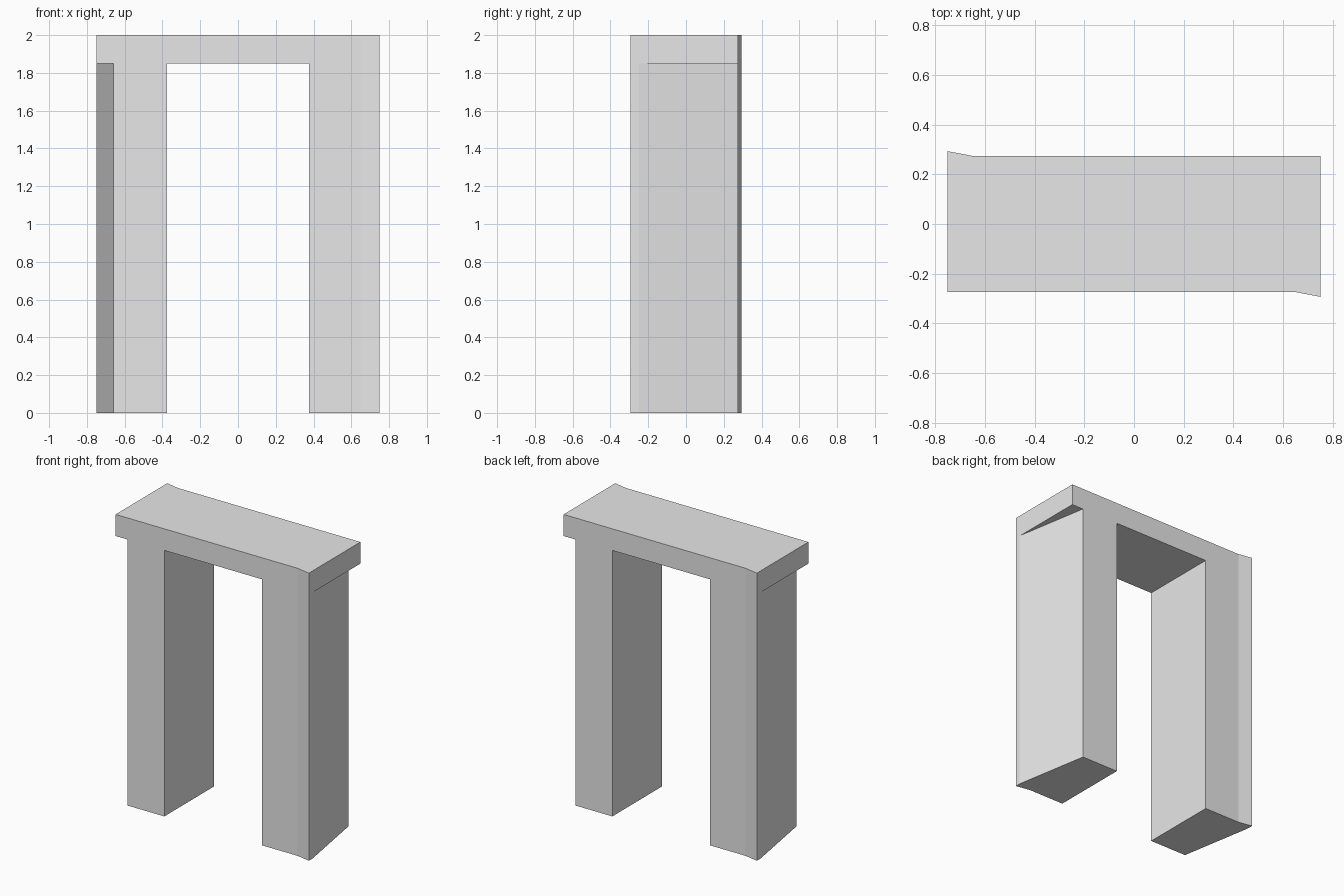
import bpy
import bmesh

cube = bpy.data.objects.get("Cube")
if cube:
    bpy.data.objects.remove(cube, do_unlink=True)

# One plain grey material
stone = bpy.data.materials.new("plain_grey")
stone.use_nodes = True
grey = (0.8, 0.8, 0.8, 1)
stone.diffuse_color = grey
stone.node_tree.nodes["Principled BSDF"].inputs["Base Color"].default_value = grey


def prism(name, outline, bottom, top):
    """Extrude a flat plan outline upward into a solid."""
    bm = bmesh.new()
    base = bm.faces.new([bm.verts.new((x, y, bottom)) for x, y in outline])
    raised = bmesh.ops.extrude_face_region(bm, geom=[base])["geom"]
    verts = [g for g in raised if isinstance(g, bmesh.types.BMVert)]
    bmesh.ops.translate(bm, verts=verts, vec=(0, 0, top - bottom))
    if base.is_valid is False or base not in bm.faces:
        bmesh.ops.holes_fill(bm, edges=bm.edges)
    bmesh.ops.recalc_face_normals(bm, faces=bm.faces)
    mesh = bpy.data.meshes.new(name)
    bm.to_mesh(mesh)
    bm.free()
    mesh.materials.append(stone)
    obj = bpy.data.objects.new(name, mesh)
    bpy.context.collection.objects.link(obj)
    return obj


def half_turn(points):
    return [(-x, -y) for x, y in points]


END, DEPTH, FLARE = 0.75, 0.274, 0.293
LINTEL_BOTTOM, HEIGHT = 1.85, 2.0

# Lintel: a slab with two opposite corners flared outward
lintel_half = [(0.65, -DEPTH), (END, -FLARE), (END, DEPTH)]
prism("lintel", lintel_half + half_turn(lintel_half), LINTEL_BOTTOM, HEIGHT)

# Legs: slanted outer side, flared corner; one is the other turned half round
leg = [(0.375, -DEPTH), (0.65, -DEPTH), (END, -FLARE), (END, -0.25),
       (0.66, DEPTH), (0.375, DEPTH)]
prism("left_leg", leg, 0, LINTEL_BOTTOM)
prism("right_leg", half_turn(leg), 0, LINTEL_BOTTOM)
